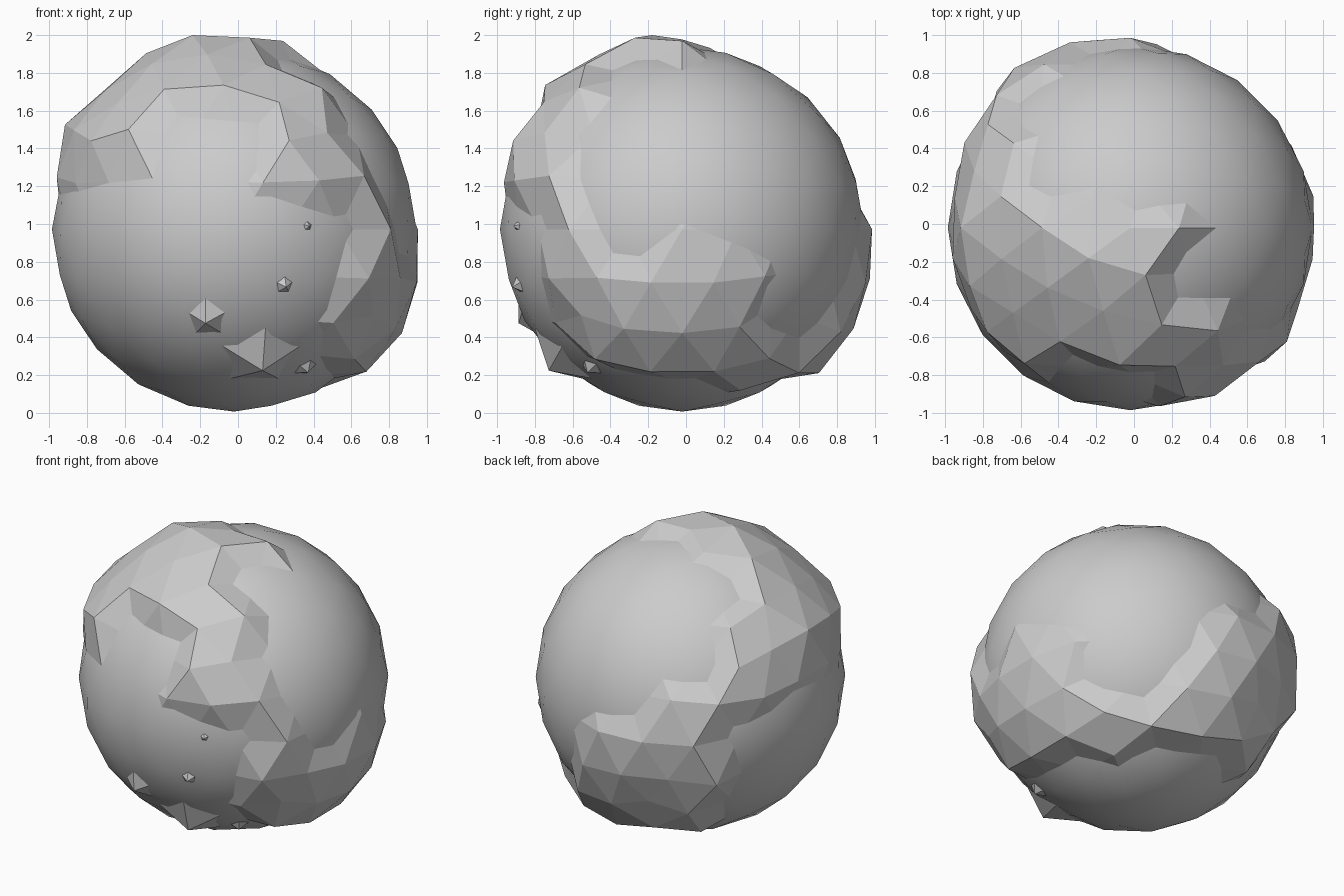
import bpy, bmesh, math, random
from mathutils import Vector

if "Cube" in bpy.data.objects:
    bpy.data.objects.remove(bpy.data.objects["Cube"])

random.seed(4)
CENTRE = Vector((-0.02, -0.02, 0.972))
SEA = 0.965

# land map: rows from the north pole to the south pole, 15 degrees each;
# columns from longitude -180 to 165, with 0 facing the front (-y)
# '#' is land, '+' is a shore just at sea level, '.' is water
MAP = [
    "########################",
    "....###############.....",
    ".....##########..#+.....",
    "....############........",
    "....#######..###........",
    "..###++++++..###........",
    "####...........##.++...+",
    "####...........#####+..#",
    "####...........#####...#",
    "####............########",
    "#...................#.#.",
    "........................",
    "........................",
]
LEVEL = {"#": 1.0, "+": 0.5, ".": 0.0}


def land_amount(d):
    """Sharpened bilinear lookup of the land map for a unit direction."""
    lat = math.degrees(math.asin(max(-1, min(1, d.z))))
    lon = math.degrees(math.atan2(d.x, -d.y))
    r, c = (90 - lat) / 15, (lon + 180) / 15
    r0, c0 = min(int(r), 11), int(math.floor(c))
    fr, fc = r - r0, c - c0
    cell = lambda i, j: LEVEL[MAP[i][j % 24]]
    top = cell(r0, c0) * (1 - fc) + cell(r0, c0 + 1) * fc
    low = cell(r0 + 1, c0) * (1 - fc) + cell(r0 + 1, c0 + 1) * fc
    v = top * (1 - fr) + low * fr
    return max(0.0, min(1.0, (v - 0.5) * 2.4 + 0.5))


def direction(lon, lat):
    a, b = math.radians(lon), math.radians(lat)
    return Vector((math.cos(b) * math.sin(a), -math.cos(b) * math.cos(a), math.sin(b)))


# smooth ocean ball
bpy.ops.mesh.primitive_ico_sphere_add(subdivisions=3, radius=SEA, location=CENTRE)
ocean = bpy.context.object
ocean.name = "ocean"
bpy.ops.object.shade_smooth()

# faceted continents rising through the ocean
bpy.ops.mesh.primitive_ico_sphere_add(subdivisions=3, radius=1, location=CENTRE)
land = bpy.context.object
land.name = "continents"
bm = bmesh.new()
bm.from_mesh(land.data)
peak_dir = Vector((-0.28, -0.26, 1.02)).normalized()
for v in bm.verts:
    d = v.co.normalized()
    k = land_amount(d)
    radius = 0.91 + k * (0.125 + random.uniform(-0.02, 0.02))
    if d.dot(peak_dir) > 0.992:  # highest summit
        radius = 1.085
    v.co = d * radius
    if d.z > 0.999:  # the pole is a low plateau
        v.co.z = 1.005
    v.co.z = min(v.co.z, 1.028)
    v.co.x = max(-1.0, min(1.005, v.co.x))
    v.co.y = min(1.005, v.co.y)
sunk = [f for f in bm.faces if all(v.co.length < SEA - 0.02 for v in f.verts)]
bmesh.ops.delete(bm, geom=sunk, context="FACES")
bm.to_mesh(land.data)
bm.free()
bpy.ops.object.shade_flat()

# small rocky islands: longitude, latitude, base radius, peak radius from the centre
ISLANDS = [(-10, -29.5, 0.2, 1.01), (12, -46, 0.27, 1.04), (17, -18, 0.1, 0.99),
           (24, 1, 0.07, 0.98), (38, -50, 0.14, 0.99)]
for i, (lon, lat, base, peak) in enumerate(ISLANDS):
    d = direction(lon, lat)
    depth = peak - 0.9
    bpy.ops.mesh.primitive_cone_add(
        vertices=5, radius1=base, radius2=0, depth=depth,
        location=CENTRE + d * (0.9 + depth / 2),
        rotation=d.to_track_quat("Z", "Y").to_euler())
    bpy.context.object.name = f"island_{i + 1}"
